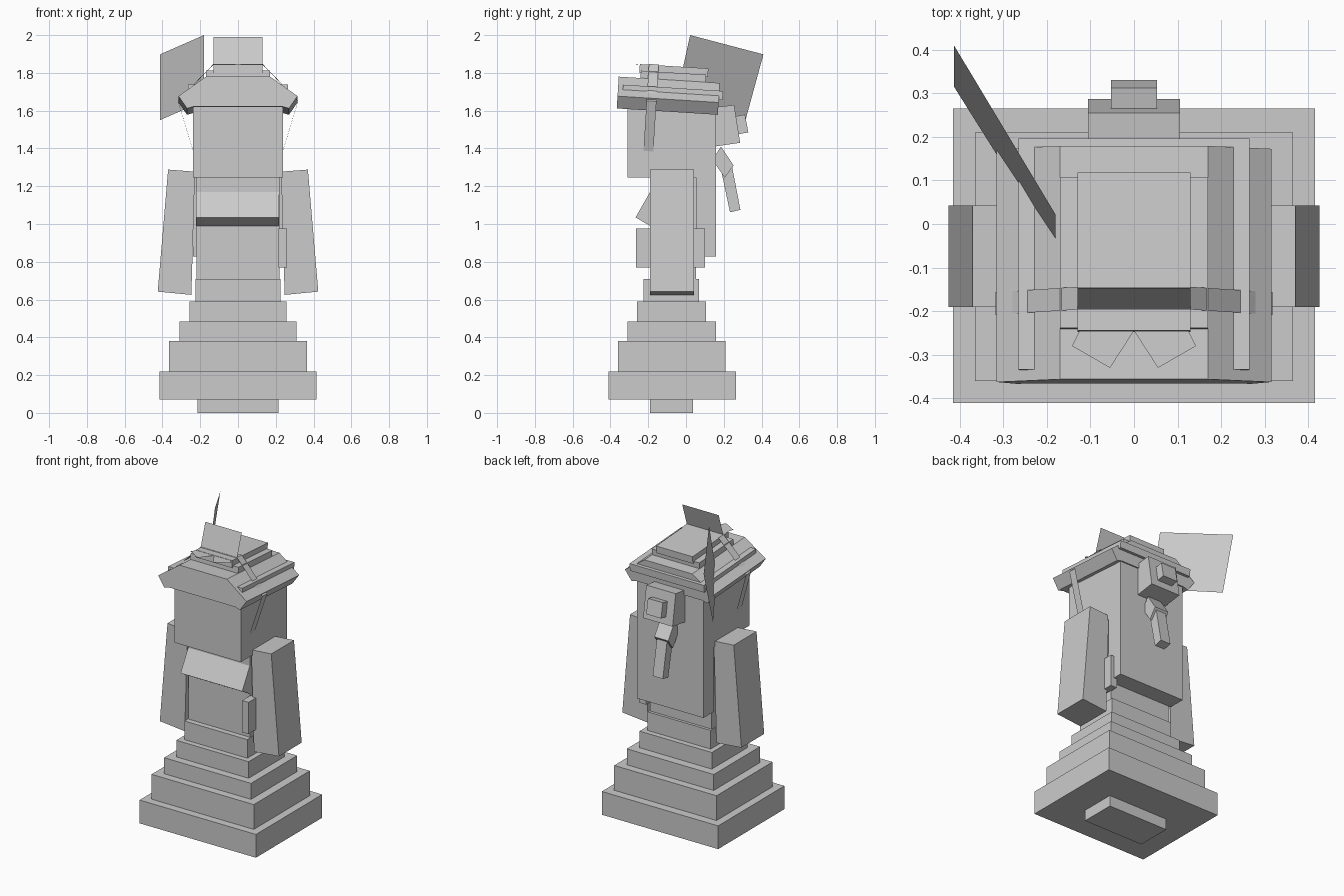
import bpy, bmesh

if "Cube" in bpy.data.objects:
    bpy.data.objects.remove(bpy.data.objects["Cube"])

grey = bpy.data.materials.new("stone_grey")
grey.diffuse_color = (0.6, 0.6, 0.6, 1)
grey.use_nodes = True
grey.node_tree.nodes["Principled BSDF"].inputs["Base Color"].default_value = grey.diffuse_color


def tilt(v):
    """Lean the hat backwards slightly."""
    x, y, z = v
    return (x, y + 0.063 * (z - 1.7), z - 0.063 * (y + 0.09))


def make(name, verts, faces, lean=False):
    if lean:
        verts = [tilt(v) for v in verts]
    mesh = bpy.data.meshes.new(name)
    mesh.from_pydata(verts, [], faces)
    bm = bmesh.new()
    bm.from_mesh(mesh)
    bmesh.ops.recalc_face_normals(bm, faces=bm.faces)
    bm.to_mesh(mesh)
    bm.free()
    mesh.materials.append(grey)
    obj = bpy.data.objects.new(name, mesh)
    bpy.context.collection.objects.link(obj)
    return obj


def prism(name, profile, lo, hi, axis, lean=False):
    """Extrude an xz profile along y, or a yz profile along x."""
    def put(p, t):
        return (p[0], t, p[1]) if axis == 'y' else (t, p[0], p[1])
    n = len(profile)
    verts = [put(p, t) for t in (lo, hi) for p in profile]
    faces = [list(range(n)), list(range(n, 2 * n))]
    faces += [[i, (i + 1) % n, (i + 1) % n + n, i + n] for i in range(n)]
    return make(name, verts, faces, lean)


def box(name, x0, x1, y0, y1, z0, z1, lean=False):
    return prism(name, [(x0, z0), (x1, z0), (x1, z1), (x0, z1)], y0, y1, 'y', lean)


# Stepped base, foot and torso: half width, y range, z range
for name, w, y0, y1, z0, z1 in [
        ("foot", 0.215, -0.19, 0.037, 0, 0.07),
        ("base_step_1", 0.415, -0.41, 0.265, 0.07, 0.22),
        ("base_step_2", 0.365, -0.36, 0.21, 0.22, 0.38),
        ("base_step_3", 0.31, -0.31, 0.16, 0.38, 0.483),
        ("base_step_4", 0.258, -0.26, 0.105, 0.483, 0.59),
        ("base_step_5", 0.225, -0.225, 0.07, 0.59, 0.71),
        ("torso", 0.22, -0.19, 0.052, 0.71, 1.245),
        ("back_panel", 0.237, 0.052, 0.16, 0.828, 1.245),
        ("head", 0.237, -0.31, 0.16, 1.245, 1.68)]:
    box(name, -w, w, y0, y1, z0, z1)

# Chest wedge and side pouch
prism("chest_wedge", [(-0.19, 1.17), (-0.267, 1.035), (-0.19, 0.99)], -0.223, 0.217, 'x')
box("side_pouch", 0.215, 0.26, -0.265, 0.1, 0.77, 0.975)

# Arms, flaring outwards at the bottom
for side, s in (("left", -1), ("right", 1)):
    prism(side + "_arm", [(s * 0.228, 1.277), (s * 0.37, 1.288), (s * 0.425, 0.642),
                          (s * 0.247, 0.625)], -0.19, 0.042, 'y')

# Hat: sloped brim, cross board and two-step crown
half = [(0.27, 1.595), (0.315, 1.66), (0.17, 1.763)]
brim = [(0.235, 1.605)] + half
prism("hat_brim", brim + [(-x, z) for x, z in reversed(brim)], -0.36, 0.175, 'y', True)
box("hat_board", -0.265, 0.265, -0.335, 0.195, 1.675, 1.722, True)
box("crown_lower", -0.17, 0.17, -0.245, 0.1, 1.75, 1.802, True)
box("crown_upper", -0.13, 0.13, -0.253, 0.11, 1.79, 1.836, True)

# Hat strap: a thin ribbon over the crown and down the sides
path = [(0.234, 1.37), (0.318, 1.645), (0.13, 1.84)]
path += [(-x, z) for x, z in reversed(path)]
verts = [(x, y, z) for x, z in path for y in (-0.205, -0.153)]
make("hat_strap", verts, [[2 * i, 2 * i + 1, 2 * i + 3, 2 * i + 2] for i in range(5)], True)

# Upright card and pointed leaves on the crown
make("hat_card", [(-0.13, -0.195, 1.842), (0.13, -0.195, 1.842),
                  (0.13, -0.147, 1.99), (-0.13, -0.147, 1.99)], [[0, 1, 2, 3]])
for side, s in (("left", -1), ("right", 1)):
    make(side + "_leaf", [(0, -0.245, 1.845), (s * 0.055, -0.33, 1.848),
                          (s * 0.142, -0.28, 1.848), (s * 0.125, -0.245, 1.845)],
         [[0, 1, 2, 3]])

# Large feather sheet behind the hat
make("feather", [(-0.18, 0.022, 2.0), (-0.413, 0.41, 1.898),
                 (-0.413, 0.315, 1.55), (-0.18, -0.055, 1.652)], [[0, 1, 2, 3]])

# Hair bun and hanging braid at the back, as tilted boxes
for name, w, profile in [
        ("hair_bun", 0.105, [(0.15, 1.618), (0.255, 1.63), (0.287, 1.43), (0.15, 1.41)]),
        ("bun_knob", 0.053, [(0.262, 1.57), (0.312, 1.58), (0.33, 1.485), (0.275, 1.475)]),
        ("braid_knot", 0.05, [(0.14, 1.34), (0.185, 1.41), (0.252, 1.31), (0.205, 1.245)]),
        ("braid", 0.036, [(0.187, 1.28), (0.245, 1.298), (0.288, 1.075), (0.233, 1.062)])]:
    prism(name, profile, -w, w, 'x')
